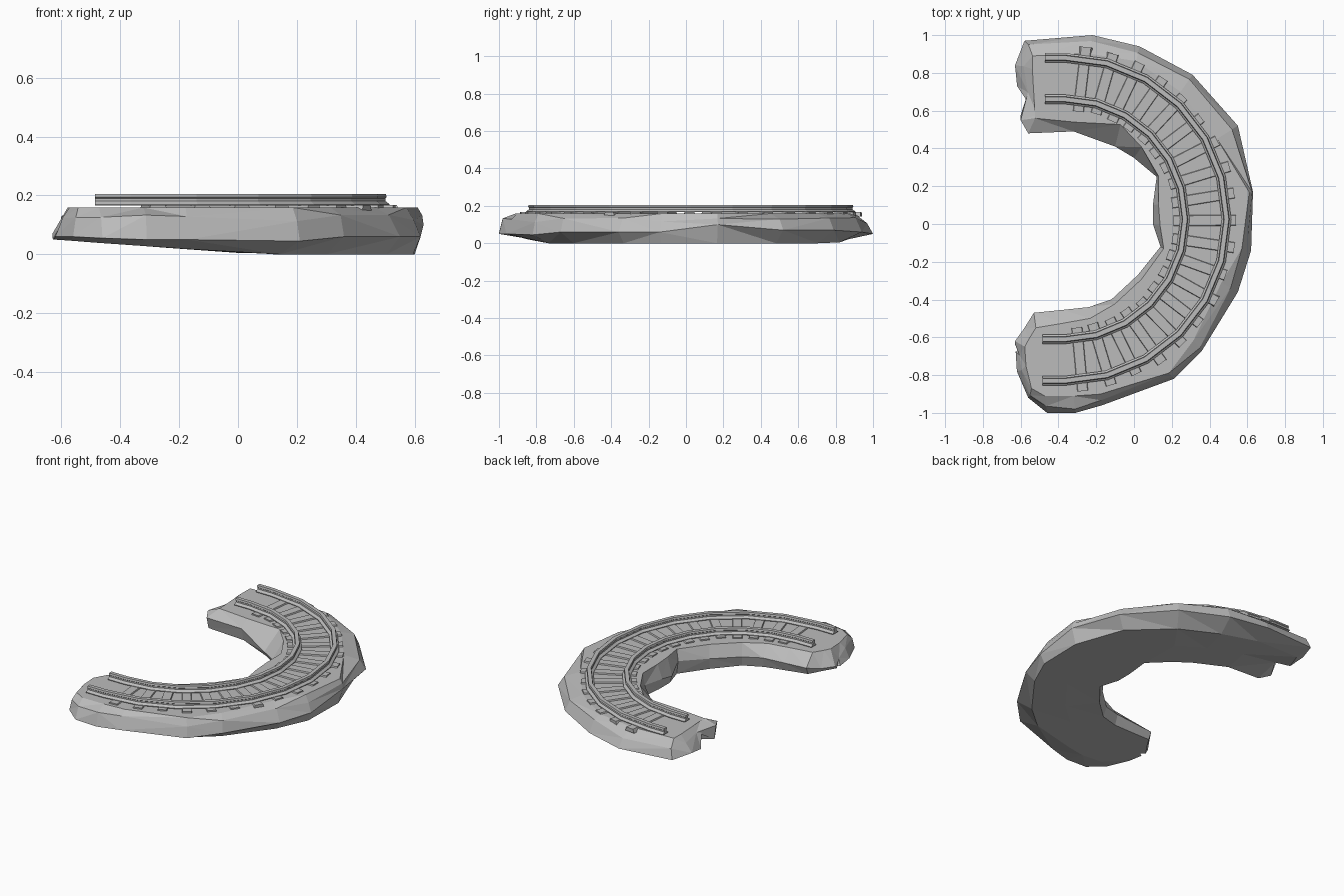
import bpy, bmesh, math, random
from mathutils import Vector, Matrix

random.seed(4)
if "Cube" in bpy.data.objects:
    bpy.data.objects.remove(bpy.data.objects["Cube"])

grey = bpy.data.materials.new("stone_grey")
grey.use_nodes = True
colour = (0.5, 0.5, 0.5, 1)
grey.diffuse_color = colour
grey.node_tree.nodes["Principled BSDF"].inputs["Base Color"].default_value = colour


def finish(name, bm):
    """Turn a bmesh into a flat shaded grey object."""
    bmesh.ops.recalc_face_normals(bm, faces=bm.faces)
    mesh = bpy.data.meshes.new(name)
    bm.to_mesh(mesh)
    bm.free()
    mesh.materials.append(grey)
    obj = bpy.data.objects.new(name, mesh)
    bpy.context.collection.objects.link(obj)
    return obj


def skin(bm, rings):
    """Join closed rings of points into a tube and return the vertex rings."""
    loops = [[bm.verts.new(p) for p in ring] for ring in rings]
    count = len(loops[0])
    for a, b in zip(loops, loops[1:]):
        for i in range(count):
            j = (i + 1) % count
            bm.faces.new((a[i], a[j], b[j], b[i]))
    return loops


# Rocky curved bed: outer x, y, bulge height, top inset,
# inner x, y, bulge height, top inset, then backward lean and underside lift of the ends
stations = [
    (-.63, .84, .07, .02, -.60, .55, .13, .03, .09, .08),
    (-.58, .97, .06, .08, -.56, .48, .12, .08, .04, .03),
    (-.22, 1.0, .05, .10, -.32, .49, .11, .05),
    (.03, .94, .06, .08, -.10, .41, .05, .12),
    (.31, .79, .07, .11, 0, .35, .05, .07),
    (.55, .52, .07, .13, .12, .25, .08, .01),
    (.63, .17, .10, .02, .10, .10, .07, .03),
    (.62, -.14, .06, .05, .10, 0, .05, .04),
    (.55, -.36, .06, .10, .14, -.12, .09, .02),
    (.36, -.67, .06, .07, .02, -.27, .08, .03),
    (.21, -.82, .045, .04, -.12, -.40, .08, .03),
    (-.17, -.96, .05, .06, -.24, -.44, .09, .06),
    (-.31, -1.0, .05, .09, -.38, -.455, .09, .07),
    (-.46, -1.0, .055, .09, -.53, -.47, .09, .08),
    (-.56, -.92, .06, .05, -.58, -.55, .07, .06, .02),
    (-.62, -.78, .06, .03, -.63, -.62, .07, .03, .05),
]
TOP = 0.159


def bed_ring(ox, oy, bulge, top_out, ix, iy, inner_bulge, top_in, lean=0, lift=0):
    outer, inner = Vector((ox, oy, 0)), Vector((ix, iy, 0))
    across = (inner - outer).normalized()
    back = Vector((lean, 0, 0))

    def at(p, height):
        return Vector((p.x, p.y, height))

    def floor(p):
        return max(0, (0.1 - p.x) * 0.07)

    # The shoulder breaks the outer slope into uneven facets
    rise = random.uniform(0.5, 0.8)
    shoulder = outer + across * top_out * random.uniform(0.2, 0.5) + back * 0.5
    low_out = outer + across * (0.01 + 0.12 * abs(oy))
    low_in = inner - across * 0.02
    keel = (low_out + low_in + back) / 2
    return [at(outer, bulge), at(shoulder, bulge + (TOP - bulge) * rise),
            at(outer + across * top_out + back, TOP),
            at(inner - across * top_in + back, TOP), at(inner, inner_bulge),
            at(low_in, floor(inner)), at(keel, floor(keel) + lift),
            at(low_out, floor(outer))]


bm = bmesh.new()
loops = skin(bm, [bed_ring(*s) for s in stations])
for ring, push in ((loops[0], 0.02), (loops[-1], 0)):
    middle = sum((v.co for v in ring), Vector()) / len(ring)
    tip = bm.verts.new(middle + Vector((push, 0, push)))
    for i, v in enumerate(ring):
        bm.faces.new((v, ring[(i + 1) % len(ring)], tip))
bmesh.ops.triangulate(bm, faces=bm.faces[:], quad_method='SHORT_EDGE')
finish("rock_bed", bm)

# Track arc shared by the rails and sleepers
CENTRE = Vector((-0.365, 0.025, 0))


def on_arc(radius, angle, height):
    return CENTRE + Vector((radius * math.cos(angle), radius * math.sin(angle), height))


# Rails: I-shaped profile swept round the bend with short straight ends
half = [(.025, .166), (.025, .170), (.010, .181), (.010, .190), (.015, .194), (.012, .205)]
profile = half + [(-w, z) for w, z in reversed(half)]
angles = [math.radians(a) for a in range(90, -91, -15)]
for name, radius in (("inner_rail", 0.635), ("outer_rail", 0.855)):
    rings = [[on_arc(radius + w, a, z) for w, z in profile] for a in angles]
    rings.insert(0, [p - Vector((0.105, 0, 0)) for p in rings[0]])
    rings.append([p - Vector((0.12, 0, 0)) for p in rings[-1]])
    bm = bmesh.new()
    loops = skin(bm, rings)
    bm.faces.new(loops[0])
    bm.faces.new(loops[-1])
    finish(name, bm)

# Sleepers: planks with sloping sides set radially across the bed, slightly uneven
SLEEPERS = 19
for n in range(SLEEPERS):
    angle = math.radians(83 - 167 * n / (SLEEPERS - 1))
    length = 0.335 + random.uniform(-.01, .01)
    spot = on_arc(0.742 + random.uniform(-.006, .006), angle, 0.155)
    turn = Matrix.Rotation(angle + random.uniform(-.03, .03), 4, 'Z')
    bm = bmesh.new()
    bmesh.ops.create_cube(bm, size=1)
    for v in bm.verts:
        if v.co.z > 0:
            v.co.y *= 0.75
    bm.transform(Matrix.Translation(spot) @ turn
                 @ Matrix.Diagonal((length, 0.068, 0.024, 1)))
    finish(f"sleeper_{n + 1}", bm)
